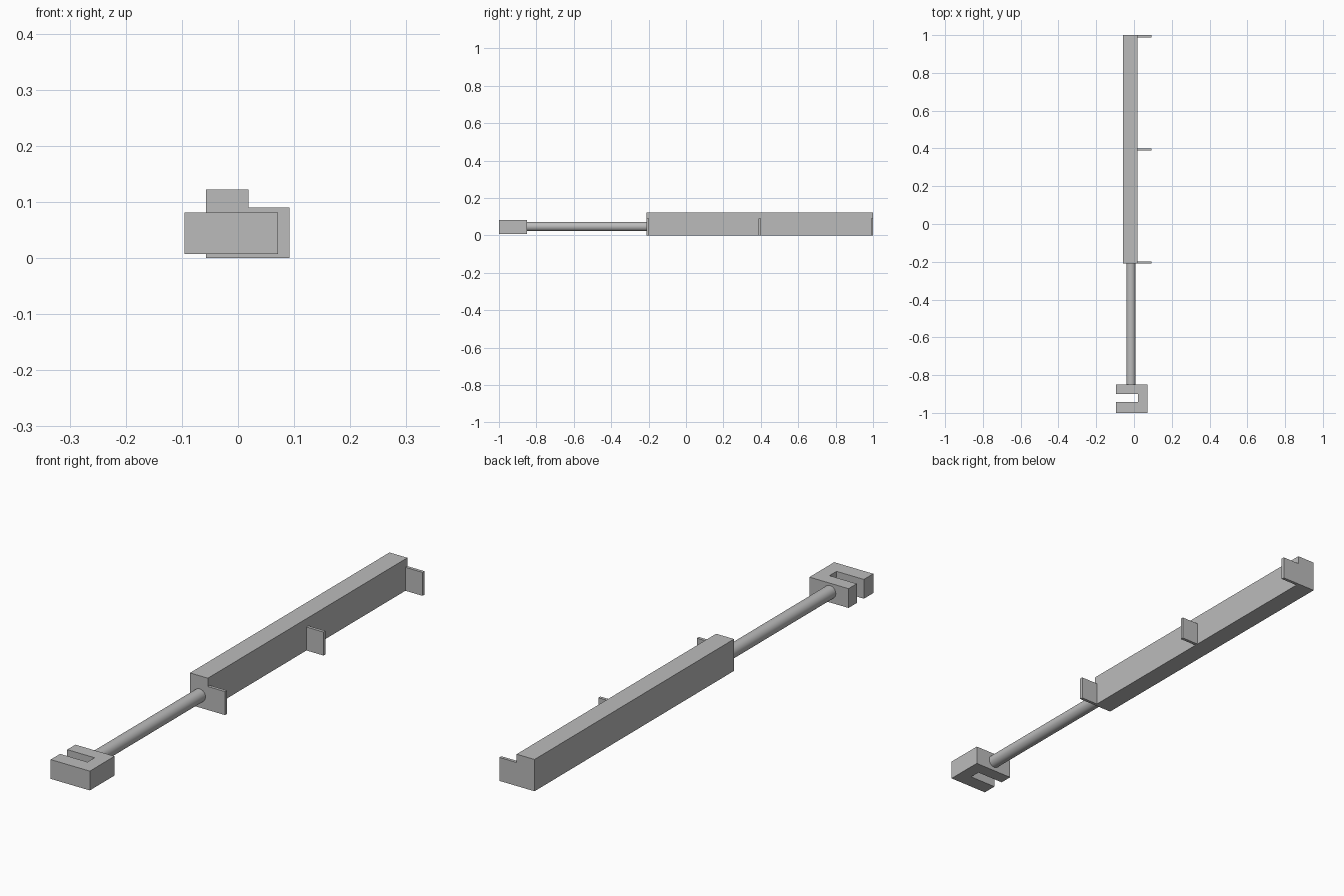
import bpy, bmesh
from math import pi, radians

if "Cube" in bpy.data.objects:
    bpy.data.objects.remove(bpy.data.objects["Cube"])

grey = bpy.data.materials.new("light grey")
grey.diffuse_color = (0.5, 0.5, 0.5, 1)
grey.use_nodes = True
grey.node_tree.nodes["Principled BSDF"].inputs["Base Color"].default_value = grey.diffuse_color


def prism(name, outline, z0, z1):
    """Extrude an xy outline from z0 up to z1."""
    bm = bmesh.new()
    face = bm.faces.new([bm.verts.new((x, y, z0)) for x, y in outline])
    top = bmesh.ops.extrude_face_region(bm, geom=[face])["geom"]
    bmesh.ops.translate(bm, vec=(0, 0, z1 - z0),
                        verts=[v for v in top if isinstance(v, bmesh.types.BMVert)])
    bmesh.ops.recalc_face_normals(bm, faces=bm.faces)
    mesh = bpy.data.meshes.new(name)
    bm.to_mesh(mesh)
    bm.free()
    mesh.materials.append(grey)
    obj = bpy.data.objects.new(name, mesh)
    bpy.context.collection.objects.link(obj)
    return obj


def box(name, x0, x1, y0, y1, z0, z1):
    return prism(name, [(x0, y0), (x1, y0), (x1, y1), (x0, y1)], z0, z1)


# Long square housing
box("housing", -0.057, 0.019, -0.21, 1.0, 0, 0.122)

# Three mounting tabs along the right side
for i, y in enumerate((-0.21, 0.388, 0.988)):
    box(f"mounting_tab_{i + 1}", 0.019, 0.092, y, y + 0.012, 0, 0.09)

# Slotted hook at the front, open towards the left
prism("slotted_hook",
      [(-0.095, -1.0), (0.071, -1.0), (0.071, -0.85), (-0.095, -0.85),
       (-0.095, -0.9), (0.021, -0.9), (0.021, -0.943), (-0.095, -0.943)],
      0.007, 0.081)

# Round rod joining hook and housing
y0, y1 = -0.85, -0.21
bpy.ops.mesh.primitive_cylinder_add(vertices=32, radius=0.025, depth=y1 - y0,
                                    location=(-0.016, (y0 + y1) / 2, 0.047),
                                    rotation=(pi / 2, 0, 0))
rod = bpy.context.object
rod.name = "rod"
rod.data.materials.append(grey)
bpy.ops.object.shade_smooth_by_angle(angle=radians(30))
